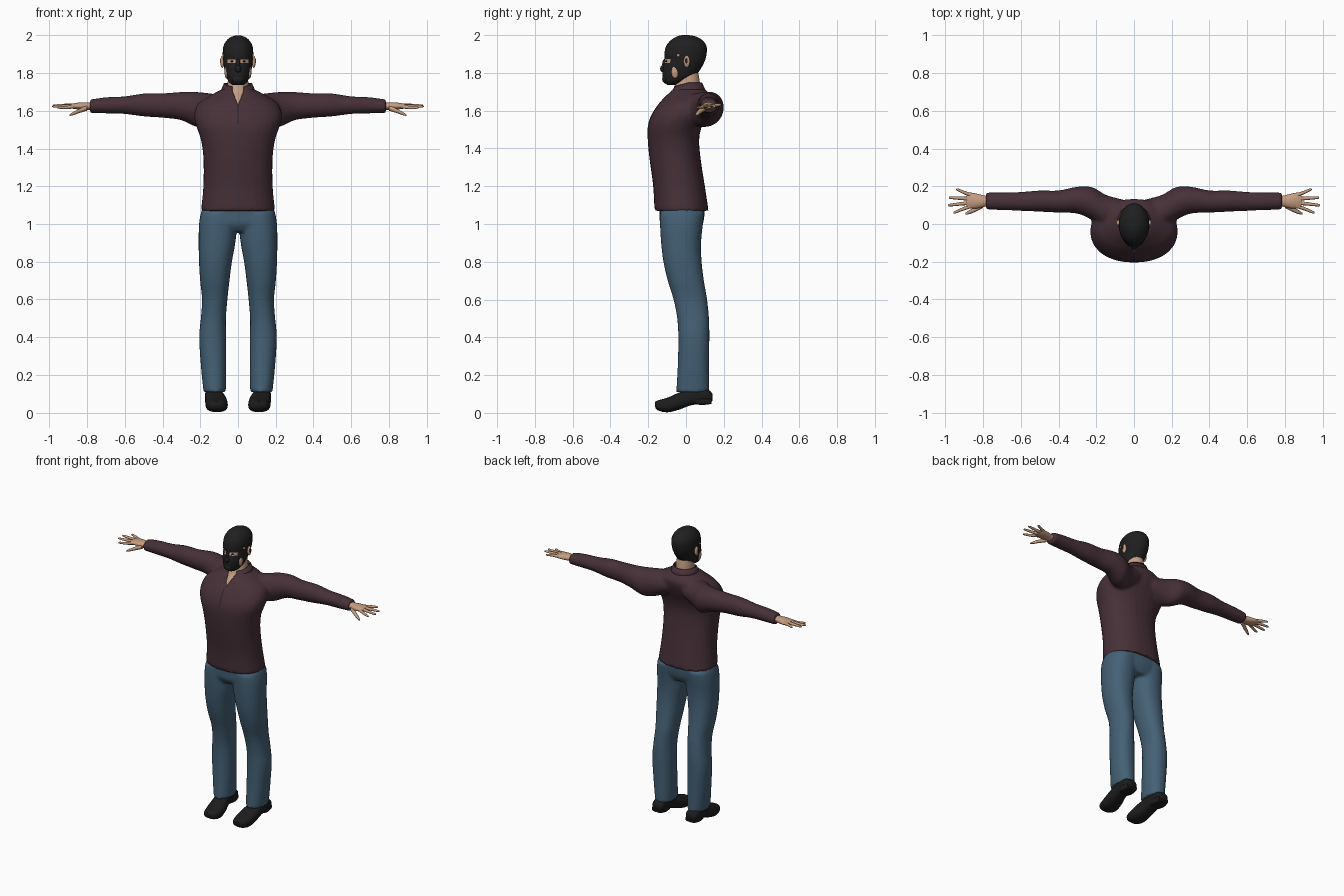
import bpy, bmesh
from math import sin, cos, tau, radians
from mathutils import Vector

cube = bpy.data.objects.get("Cube")
if cube:
    bpy.data.objects.remove(cube, do_unlink=True)


def material(name, r, g, b):
    m = bpy.data.materials.new(name)
    m.use_nodes = True
    m.diffuse_color = (r, g, b, 1)
    bsdf = m.node_tree.nodes["Principled BSDF"]
    bsdf.inputs["Base Color"].default_value = (r, g, b, 1)
    bsdf.inputs["Roughness"].default_value = 0.8
    return m


SHIRT = material("plum cloth", 0.062, 0.030, 0.040)
JEANS = material("blue denim", 0.058, 0.118, 0.178)
SKIN = material("skin", 0.56, 0.34, 0.22)
MASK = material("black knit", 0.014, 0.014, 0.014)
SHOE = material("black leather", 0.012, 0.012, 0.013)
DARK = material("dark seam", 0.025, 0.012, 0.017)


def spline(rows, steps):
    """Catmull-Rom interpolation through rows of numbers."""
    out = []
    last = len(rows) - 1
    for i in range(last):
        a, b = rows[max(i - 1, 0)], rows[i]
        c, d = rows[i + 1], rows[min(i + 2, last)]
        for s in range(steps):
            t = s / steps
            out.append([q + t / 2 * (r - p + t * (2 * p - 5 * q + 4 * r - w + t * (3 * (q - r) + w - p)))
                        for p, q, r, w in zip(a, b, c, d)])
    return out + [rows[last]]


def loft(bm, axis, rows, side=1, n=28, power=1.0, steps=4):
    """Rows are (station, lo, hi, lo, hi) of a rounded section across the axis."""
    order = {"x": (0, 1, 2), "y": (1, 0, 2), "z": (2, 0, 1)}[axis]
    rings = []
    for s, u0, u1, v0, v1 in spline(rows, steps):
        ring = []
        for k in range(n):
            cu, cv = cos(tau * k / n), sin(tau * k / n)
            cu = abs(cu) ** power * (1 if cu > 0 else -1)
            cv = abs(cv) ** power * (1 if cv > 0 else -1)
            p = [0, 0, 0]
            p[order[0]] = s
            p[order[1]] = (u0 + u1) / 2 + (u1 - u0) / 2 * cu
            p[order[2]] = (v0 + v1) / 2 + (v1 - v0) / 2 * cv
            ring.append(bm.verts.new((p[0] * side, p[1], p[2])))
        rings.append(ring)
    for a, b in zip(rings, rings[1:]):
        for k in range(n):
            bm.faces.new((a[k], a[(k + 1) % n], b[(k + 1) % n], b[k]))
    bm.faces.new(rings[0])
    bm.faces.new(rings[-1])


def ball(bm, centre, radii):
    made = bmesh.ops.create_uvsphere(bm, u_segments=16, v_segments=10, radius=1)
    for v in made["verts"]:
        v.co = Vector([c + r * q for c, r, q in zip(centre, radii, v.co)])


def finish(bm, name, *mats, angle=50):
    bmesh.ops.recalc_face_normals(bm, faces=bm.faces)
    mesh = bpy.data.meshes.new(name)
    bm.to_mesh(mesh)
    bm.free()
    ob = bpy.data.objects.new(name, mesh)
    bpy.context.collection.objects.link(ob)
    for m in mats:
        mesh.materials.append(m)
    bpy.ops.object.select_all(action="DESELECT")
    ob.select_set(True)
    bpy.context.view_layer.objects.active = ob
    bpy.ops.object.shade_smooth_by_angle(angle=radians(angle))
    return ob


def fuse(ob, voxel=0.01, rounds=5):
    """Melt overlapping lofts into one cloth surface."""
    r = ob.modifiers.new("fuse", "REMESH")
    r.mode, r.voxel_size, r.use_smooth_shade = "VOXEL", voxel, True
    s = ob.modifiers.new("soften", "SMOOTH")
    s.factor, s.iterations = 0.5, rounds


def symmetric(rows):
    return [(z, -w, w, f, b) for z, w, f, b in rows]


SIDES = (1, -1)

# Shirt: torso and both sleeves
bm = bmesh.new()
loft(bm, "z", symmetric([
    (1.07, .197, -.167, .12), (1.2, .184, -.174, .1), (1.35, .184, -.194, .077),
    (1.45, .198, -.203, .07), (1.52, .222, -.202, .085), (1.58, .232, -.182, .11),
    (1.64, .21, -.142, .13), (1.68, .15, -.105, .13), (1.715, .085, -.07, .1)]), power=.9)
for s in SIDES:
    loft(bm, "x", [
        (.06, -.02, .13, 1.56, 1.68), (.15, -.02, .155, 1.52, 1.693), (.22, .02, .195, 1.515, 1.70),
        (.3, .055, .198, 1.55, 1.70), (.4, .06, .178, 1.563, 1.693), (.5, .065, .178, 1.57, 1.692),
        (.6, .07, .17, 1.583, 1.677), (.7, .073, .168, 1.586, 1.672), (.785, .077, .168, 1.588, 1.66)], s)
shirt = finish(bm, "shirt", SHIRT)
fuse(shirt)

# Open neckline cut into the shirt
bm = bmesh.new()
front, back = [[bm.verts.new((x, y, z)) for x, z in ((0, 1.63), (.05, 1.76), (-.05, 1.76))]
               for y in (-.3, -.045)]
bm.faces.new(front)
bm.faces.new(back)
for k in range(3):
    bm.faces.new((front[k], front[k - 1], back[k - 1], back[k]))
cutter = finish(bm, "neckline_cutter", SHIRT)
cutter.hide_render = True
cutter.hide_viewport = True
cut = shirt.modifiers.new("neckline", "BOOLEAN")
cut.operation, cut.object, cut.solver = "DIFFERENCE", cutter, "EXACT"

# Collar: band round the back, dropping to points at the front
bm = bmesh.new()
prev = None
for k in range(25):
    t = radians(-155 + 310 * k / 24)
    drop = max(0, -cos(t))
    top = bm.verts.new((.074 * sin(t), .01 + .075 * cos(t), 1.748 - .02 * drop))
    low = bm.verts.new((.096 * sin(t), .01 + (.1 + .025 * drop) * cos(t), 1.695 - .035 * drop))
    if prev:
        bm.faces.new((prev[0], top, low, prev[1]))
    prev = (top, low)
collar = finish(bm, "collar", SHIRT)
thick = collar.modifiers.new("thickness", "SOLIDIFY")
thick.thickness = 0.008

# Button placket under the neckline
bm = bmesh.new()
rows = [[bm.verts.new((x, y, z)) for x in (-.003, .003)]
        for y, z in ((-.15, 1.635), (-.174, 1.6), (-.196, 1.56), (-.204, 1.53))]
for a, b in zip(rows, rows[1:]):
    bm.faces.new((a[0], a[1], b[1], b[0]))
finish(bm, "placket_seam", DARK)

# Trousers: pelvis and both legs
bm = bmesh.new()
loft(bm, "z", symmetric([(1.11, .185, -.145, .1), (1.05, .196, -.14, .098),
                         (1.0, .2, -.137, .09), (.96, .17, -.11, .07)]), power=.85)
for s in SIDES:
    loft(bm, "z", [
        (1.06, .004, .197, -.138, .098), (1.0, .004, .207, -.138, .09), (.9, .014, .209, -.132, .08),
        (.8, .032, .207, -.12, .083), (.7, .045, .201, -.097, .095), (.6, .056, .191, -.066, .112),
        (.5, .064, .197, -.047, .122), (.4, .063, .206, -.041, .124), (.25, .062, .197, -.044, .122),
        (.11, .064, .183, -.052, .122)], s, power=.9)
fuse(finish(bm, "trousers", JEANS), rounds=4)

# Shoes with heels
for s, label in zip(SIDES, ("left", "right")):
    bm = bmesh.new()
    loft(bm, "y", [
        (-.165, .09, .135, .035, .058), (-.15, .066, .156, .014, .066), (-.1, .054, .17, .003, .08),
        (-.04, .062, .174, .016, .106), (.02, .078, .174, .038, .128), (.08, .084, .174, .05, .135),
        (.125, .088, .168, .055, .118), (.14, .1, .155, .065, .1)], s, power=.75)
    loft(bm, "y", [(.05, .085, .17, .045, .08), (.09, .082, .174, .042, .08),
                   (.135, .09, .165, .047, .08)], s, power=.5)
    finish(bm, label + "_shoe", SHOE)

# Hands: palm, four fingers and a lowered thumb
for s, label in zip(SIDES, ("left", "right")):
    bm = bmesh.new()
    loft(bm, "x", [(.74, .095, .147, 1.605, 1.645), (.79, .092, .15, 1.605, 1.645),
                   (.83, .083, .16, 1.605, 1.645), (.87, .083, .167, 1.61, 1.64),
                   (.888, .09, .16, 1.615, 1.635)], s, n=18)
    for root, tip, length, z in ((.096, .062, .957, 1.617), (.113, .1, .985, 1.624),
                                 (.133, .14, .982, 1.628), (.152, .182, .943, 1.63)):
        loft(bm, "x", [(.86, root - .011, root + .011, 1.614, 1.637),
                       ((.86 + length) / 2, (root + tip) / 2 - .009, (root + tip) / 2 + .009, z - .009, z + .009),
                       (length - .008, tip - .007, tip + .007, z - .006, z + .006),
                       (length, tip - .002, tip + .002, z - .002, z + .002)], s, n=10)
    loft(bm, "x", [(.8, .085, .115, 1.6, 1.63), (.84, .065, .092, 1.588, 1.612),
                   (.875, .052, .072, 1.576, 1.594), (.892, .05, .06, 1.573, 1.581)], s, n=10)
    finish(bm, label + "_hand", SKIN)

# Neck and upper chest
bm = bmesh.new()
loft(bm, "z", symmetric([(1.6, .075, -.14, .06), (1.66, .072, -.112, .07), (1.7, .062, -.075, .072),
                         (1.75, .055, -.055, .073), (1.8, .05, -.05, .065)]))
finish(bm, "neck", SKIN)

# Masked head with a bare eye slit
bm = bmesh.new()
loft(bm, "z", symmetric([
    (1.737, .026, -.1, -.05), (1.75, .046, -.115, -.015), (1.78, .062, -.124, .045),
    (1.82, .072, -.124, .077), (1.853, .077, -.116, .095), (1.873, .079, -.113, .103),
    (1.9, .081, -.115, .109), (1.94, .078, -.106, .109), (1.97, .063, -.084, .09),
    (1.988, .043, -.057, .063), (1.997, .022, -.036, .036), (2.0, .004, -.018, .01)]), n=40)
for f in bm.faces:
    c = f.calc_center_median()
    if 1.853 < c.z < 1.872 and c.y < 0 and .012 < abs(c.x) < .052:
        f.material_index = 1
finish(bm, "masked_head", MASK, SKIN)

# Nose ridge and brow under the mask
bm = bmesh.new()
ball(bm, (0, -.117, 1.822), (.017, .02, .02))
ball(bm, (0, -.112, 1.845), (.011, .014, .03))
ball(bm, (0, -.108, 1.768), (.032, .018, .024))
finish(bm, "mask_nose_and_chin", MASK)

# Dark eyes in the slit
bm = bmesh.new()
for s in SIDES:
    ball(bm, (s * .031, -.104, 1.862), (.009, .006, .005))
finish(bm, "eyes", MASK)

# Ears, bare cheeks and temples
for s, label in zip(SIDES, ("left", "right")):
    bm = bmesh.new()
    ball(bm, (s * .083, .004, 1.86), (.011, .017, .032))
    finish(bm, label + "_ear", SKIN)
    bm = bmesh.new()
    ball(bm, (s * .061, -.058, 1.805), (.01, .019, .034))
    ball(bm, (s * .073, -.04, 1.893), (.008, .009, .009))
    finish(bm, label + "_bare_cheek", SKIN)
    bm = bmesh.new()
    ball(bm, (s * .092, .002, 1.864), (.004, .007, .014))
    finish(bm, label + "_ear_hollow", DARK)
